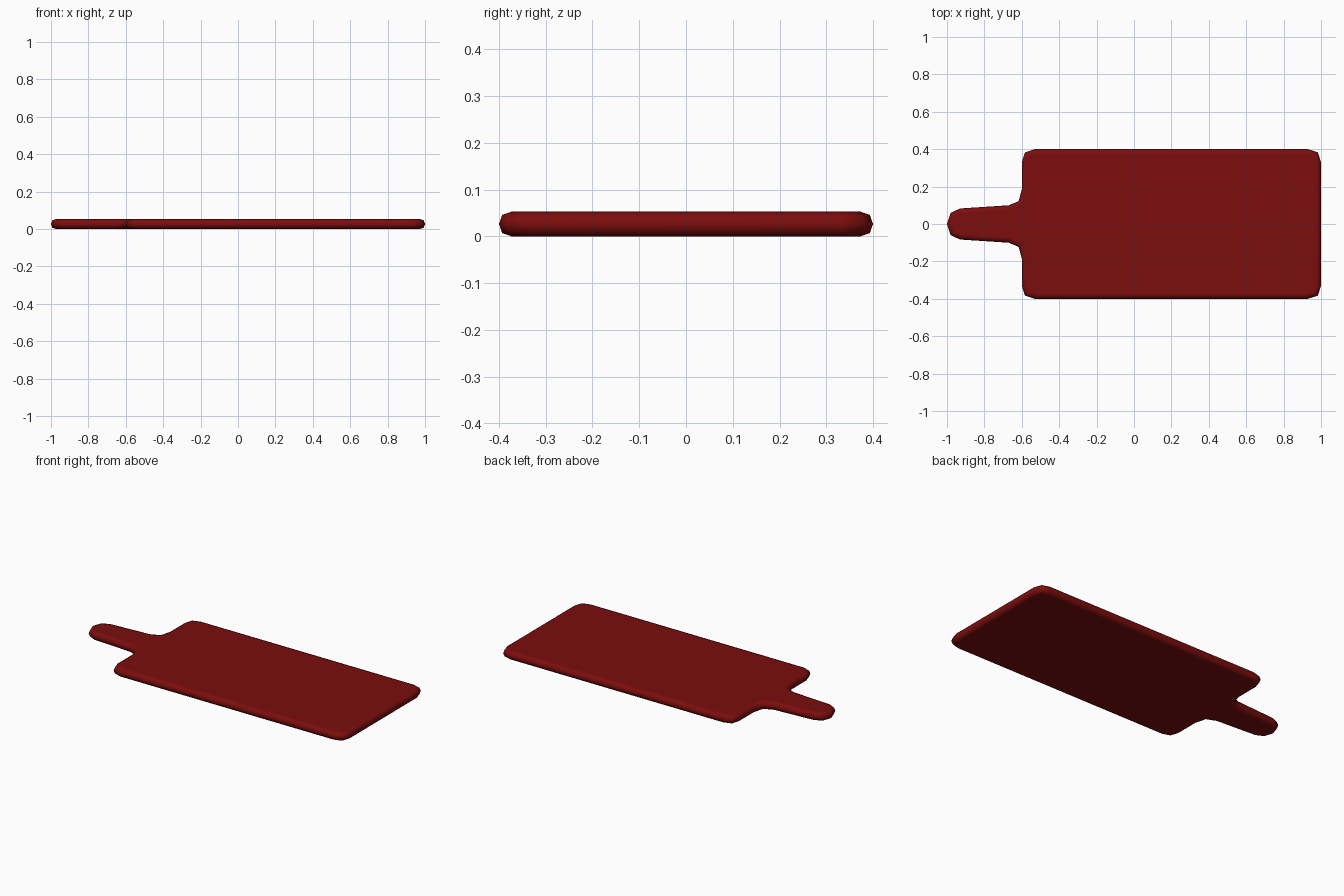
import bpy, bmesh
from mathutils import Vector

if "Cube" in bpy.data.objects:
    bpy.data.objects.remove(bpy.data.objects["Cube"])

# Upper half of the outline, from handle tip to far end
half = [(-1, 0), (-0.98, 0.06), (-0.93, 0.083), (-0.67, 0.10), (-0.617, 0.122),
        (-0.60, 0.185), (-0.60, 0.33), (-0.583, 0.383), (-0.53, 0.40),
        (0.93, 0.40), (0.983, 0.383), (1, 0.33), (1, 0)]
outline = [Vector(p) for p in half]
outline += [Vector((x, -y)) for x, y in reversed(half[1:-1])]


def inset(points, d):
    """Mitred inward offset of a clockwise outline."""
    out = []
    for i, p in enumerate(points):
        a = (p - points[i - 1]).normalized()
        b = (points[(i + 1) % len(points)] - p).normalized()
        na, nb = Vector((a.y, -a.x)), Vector((b.y, -b.x))
        out.append(p + (na + nb) * d / (1 + na.dot(nb)))
    return out


# Board with rounded rim: (height, inset) of each layer
layers = [(0, 0.027), (0.007, 0.007), (0.0265, 0), (0.046, 0.007), (0.053, 0.027)]
bm = bmesh.new()
rings = [[bm.verts.new((p.x, p.y, z)) for p in inset(outline, d)] for z, d in layers]
for lo, hi in zip(rings, rings[1:]):
    for i in range(len(lo)):
        bm.faces.new((lo[i - 1], lo[i], hi[i], hi[i - 1]))
bm.faces.new(rings[0])
bm.faces.new(rings[-1])
bmesh.ops.recalc_face_normals(bm, faces=bm.faces)
mesh = bpy.data.meshes.new("cutting_board")
bm.to_mesh(mesh)
bm.free()
board = bpy.data.objects.new("cutting_board", mesh)
bpy.context.collection.objects.link(board)

# Smooth rim, flat top and bottom kept clean by weighted normals
for f in mesh.polygons:
    f.use_smooth = True
wn = board.modifiers.new("weighted_normals", 'WEIGHTED_NORMAL')
wn.keep_sharp = True

# Dark red finish
red = bpy.data.materials.new("dark_red")
red.diffuse_color = (0.2, 0.004, 0.004, 1)
red.use_nodes = True
red.node_tree.nodes["Principled BSDF"].inputs["Base Color"].default_value = red.diffuse_color
mesh.materials.append(red)
